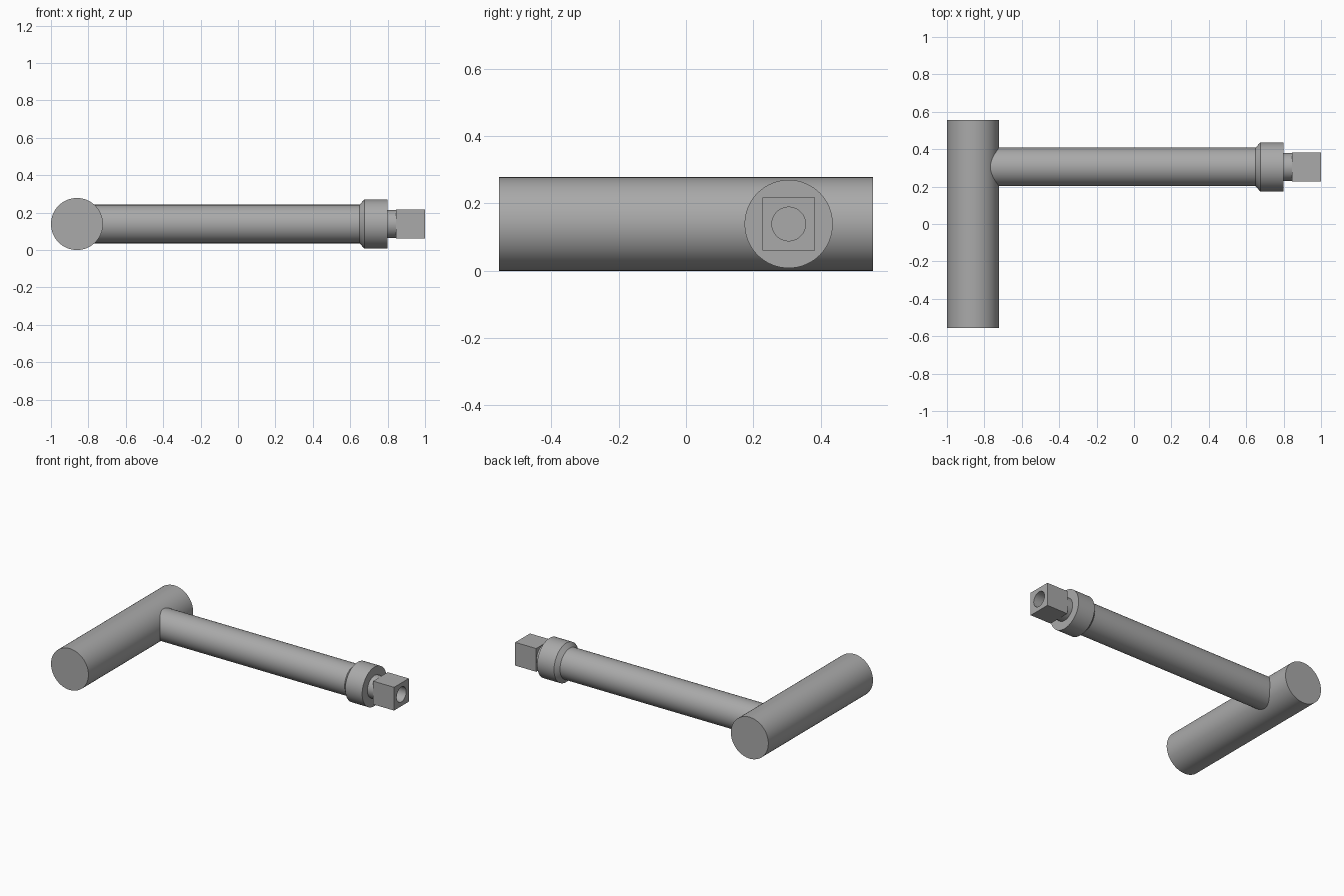
import bpy
import bmesh
import math
from mathutils import Matrix

if "Cube" in bpy.data.objects:
    bpy.data.objects.remove(bpy.data.objects["Cube"], do_unlink=True)

AXIS_Y, AXIS_Z = 0.305, 0.139   # line of the shaft
SIDES = 64

steel = bpy.data.materials.new("plain_grey")
steel.use_nodes = True
steel.diffuse_color = (0.4, 0.4, 0.4, 1)
steel.node_tree.nodes["Principled BSDF"].inputs["Base Color"].default_value = (0.4, 0.4, 0.4, 1)


def add_object(name, bm):
    bmesh.ops.recalc_face_normals(bm, faces=bm.faces)
    mesh = bpy.data.meshes.new(name)
    bm.to_mesh(mesh)
    bm.free()
    mesh.materials.append(steel)
    obj = bpy.data.objects.new(name, mesh)
    bpy.context.collection.objects.link(obj)
    return obj


def smooth(obj):
    bpy.ops.object.select_all(action="DESELECT")
    obj.select_set(True)
    bpy.context.view_layer.objects.active = obj
    bpy.ops.object.shade_smooth_by_angle(angle=math.radians(30))


def lathe_x(name, profile):
    """Turn (x, radius) points around the shaft line, with flat caps."""
    bm = bmesh.new()
    rings = []
    for x, r in profile:
        angles = [math.tau * i / SIDES for i in range(SIDES)]
        rings.append([bm.verts.new((x, AXIS_Y + r * math.cos(a), AXIS_Z + r * math.sin(a)))
                      for a in angles])
    for a, b in zip(rings, rings[1:]):
        for i in range(SIDES):
            j = (i + 1) % SIDES
            bm.faces.new((a[i], a[j], b[j], b[i]))
    bm.faces.new(rings[0])
    bm.faces.new(rings[-1])
    return add_object(name, bm)


# Cross handle: a plain round bar along y
bm = bmesh.new()
bmesh.ops.create_cone(bm, cap_ends=True, segments=SIDES, radius1=0.139, radius2=0.139, depth=1.11,
                      matrix=Matrix.Translation((-0.861, 0, 0.139)) @ Matrix.Rotation(math.pi / 2, 4, "X"))
smooth(add_object("cross_handle", bm))

# Shaft with chamfered collar and narrow neck
smooth(lathe_x("shaft_and_collar", [(-0.80, 0.103), (0.65, 0.103), (0.675, 0.131),
                                    (0.80, 0.131), (0.80, 0.075), (0.846, 0.075)]))

# Square drive block with a round bore in its end
bm = bmesh.new()
bmesh.ops.create_cube(bm, size=1, matrix=Matrix.Translation((0.922, AXIS_Y, AXIS_Z))
                      @ Matrix.Diagonal((0.156, 0.156, 0.156, 1)))
block = add_object("square_drive", bm)
cutter = lathe_x("bore_cutter", [(0.85, 0.05), (1.1, 0.05)])
cutter.hide_render = True
cut = block.modifiers.new("bore", "BOOLEAN")
cut.operation = "DIFFERENCE"
cut.solver = "EXACT"
cut.object = cutter
bpy.context.view_layer.objects.active = block
bpy.ops.object.modifier_apply(modifier=cut.name)
bpy.data.objects.remove(cutter, do_unlink=True)
smooth(block)
